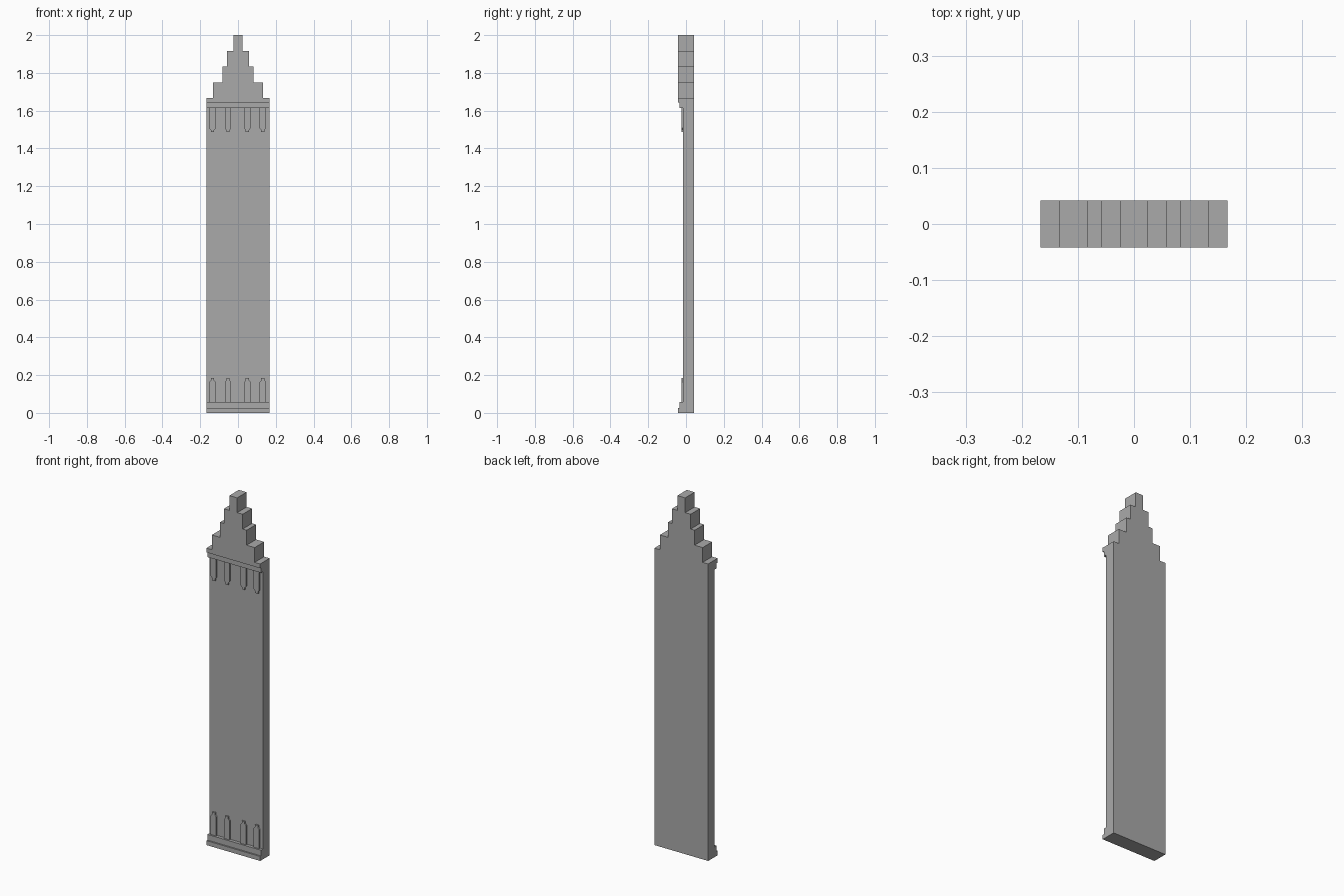
import bpy
import bmesh

cube = bpy.data.objects.get("Cube")
if cube:
    bpy.data.objects.remove(cube, do_unlink=True)

stone = bpy.data.materials.new("grey_stone")
stone.use_nodes = True
GREY = (0.4, 0.4, 0.4, 1)
stone.diffuse_color = GREY
stone.node_tree.nodes["Principled BSDF"].inputs["Base Color"].default_value = GREY

BACK, FRONT, SHAFT_FRONT = 0.042, -0.042, -0.016
HALF = 0.167
SHOULDER = 1.667


def extrude_outline(name, outline, front, back):
    """Turn an x-z outline into a solid between two depths."""
    bm = bmesh.new()
    face = bm.faces.new([bm.verts.new((x, front, z)) for x, z in outline])
    grown = bmesh.ops.extrude_face_region(bm, geom=[face])
    for v in grown["geom"]:
        if isinstance(v, bmesh.types.BMVert):
            v.co.y = back
    bmesh.ops.recalc_face_normals(bm, faces=bm.faces)
    mesh = bpy.data.meshes.new(name)
    bm.to_mesh(mesh)
    bm.free()
    mesh.materials.append(stone)
    obj = bpy.data.objects.new(name, mesh)
    bpy.context.collection.objects.link(obj)
    return obj


def mirrored(right):
    """Close a right-hand outline, listed upward, with its left-hand copy."""
    return right + [(-x, z) for x, z in reversed(right)]


# Flat shaft
extrude_outline("shaft", mirrored([(HALF, 0), (HALF, 1.643)]), SHAFT_FRONT, BACK)

# Stepped crest with the upper lip as its lowest course
tops = [(HALF, SHOULDER), (0.133, 1.75), (0.083, 1.834), (0.058, 1.917), (0.024, 2.0)]
steps, floor = [], 1.643
for x, top in tops:
    steps += [(x, floor), (x, top)]
    floor = top
extrude_outline("stepped_crest", mirrored(steps), FRONT, BACK)

# Mouldings across the foot and below the crest
for name, low, high, front in (
    ("base_lip", 0, 0.025, FRONT),
    ("base_moulding", 0.025, 0.057, -0.034),
    ("crest_moulding", 1.614, 1.643, -0.034),
):
    extrude_outline(name, mirrored([(HALF, low), (HALF, high)]), front, SHAFT_FRONT)

# Bottle-shaped tabs, pointing up at the foot and down below the crest
tab = [(0.017, 0), (0.017, 0.107), (0.009, 0.116), (0.009, 0.128)]
for row, start, way in (("lower", 0.057, 1), ("upper", 1.614, -1)):
    for i, cx in enumerate((-0.135, -0.053, 0.05, 0.132)):
        outline = [(cx + x, start + way * z) for x, z in mirrored(tab)]
        extrude_outline(f"{row}_tab_{i + 1}", outline, -0.025, SHAFT_FRONT)
